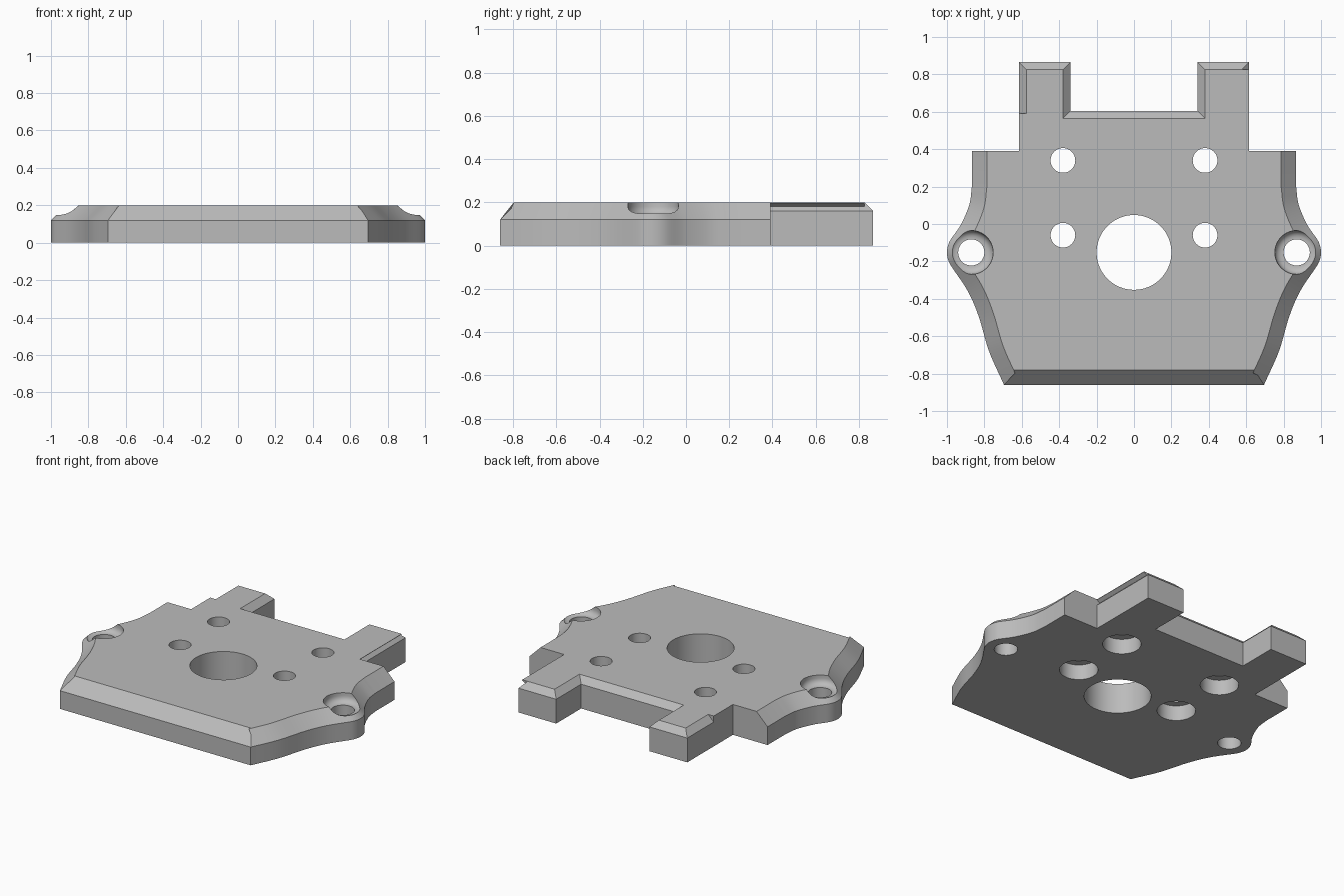
import bpy, bmesh, math
from mathutils import Vector

cube = bpy.data.objects.get("Cube")
if cube:
    bpy.data.objects.remove(cube, do_unlink=True)

TOP = 0.2
EAR = Vector((0.87, -0.152))
EAR_R = 0.13

grey = bpy.data.materials.new("plain grey")
grey.use_nodes = True
grey.diffuse_color = (0.5, 0.5, 0.5, 1)
grey.node_tree.nodes["Principled BSDF"].inputs["Base Color"].default_value = (0.5, 0.5, 0.5, 1)


def finish(name, bm):
    bmesh.ops.recalc_face_normals(bm, faces=bm.faces)
    mesh = bpy.data.meshes.new(name)
    bm.to_mesh(mesh)
    bm.free()
    mesh.materials.append(grey)
    obj = bpy.data.objects.new(name, mesh)
    bpy.context.collection.objects.link(obj)
    return obj


def loft(name, rings):
    """Closed solid through a stack of matching rings."""
    bm = bmesh.new()
    rows = [[bm.verts.new(p) for p in ring] for ring in rings]
    n = len(rows[0])
    for a, b in zip(rows, rows[1:]):
        for i in range(n):
            j = (i + 1) % n
            bm.faces.new((a[i], a[j], b[j], b[i]))
    bm.faces.new(rows[0][::-1])
    bm.faces.new(rows[-1])
    return finish(name, bm)


def lathe(name, centre, profile, sides=48):
    turn = [2 * math.pi * i / sides for i in range(sides)]
    return loft(name, [[(centre[0] + r * math.cos(a), centre[1] + r * math.sin(a), z)
                        for a in turn] for r, z in profile])


def prism(name, profile, y0, y1):
    """Profile in x and z, drawn out along y."""
    return loft(name, [[(x, y, z) for x, z in profile] for y in (y0, y1)])


def spline(points, steps=6):
    """Smooth curve through the points."""
    pts = [Vector(p) for p in points]
    pts = [2 * pts[0] - pts[1]] + pts + [2 * pts[-1] - pts[-2]]
    out = []
    for a, b, c, d in zip(pts, pts[1:], pts[2:], pts[3:]):
        for k in range(steps):
            t = k / steps
            out.append(0.5 * (2 * b + (c - a) * t + (2 * a - 5 * b + 4 * c - d) * t ** 2
                              + (3 * b - a - 3 * c + d) * t ** 3))
    return out + [pts[-2]]


# Half outline: flank, ear, flank, shoulder, horn
def on_ear(deg):
    a = math.radians(deg)
    return EAR + EAR_R * Vector((math.cos(a), math.sin(a)))


half = spline([(0.695, -0.86), (0.775, -0.68), (0.83, -0.495), (0.888, -0.36), on_ear(-35)])
half += [on_ear(d) for d in range(-28, 35, 7)]
half += spline([on_ear(35), (0.924, 0.0), (0.88, 0.105), (0.867, 0.2)])
half += [Vector(p) for p in ((0.867, 0.39), (0.615, 0.39), (0.615, 0.865),
                             (0.34, 0.865), (0.34, 0.605))]
outline = half + [Vector((-p.x, p.y)) for p in reversed(half)]


def bevel_width(a, b):
    mid = (a + b) / 2
    if mid.y < 0.385:
        return 0.08
    if abs(mid.y - 0.39) < 0.01 or abs(abs(mid.x) - 0.615) < 0.01:
        return 0.0
    return 0.04


def inset(pts):
    """Move every edge inwards by its own bevel width."""
    out = []
    for i, p in enumerate(pts):
        a, b = pts[i - 1], pts[(i + 1) % len(pts)]
        u, v = (p - a).normalized(), (b - p).normalized()
        n, m = Vector((-u.y, u.x)), Vector((-v.y, v.x))
        d, e = bevel_width(a, p), bevel_width(p, b)
        cross = n.x * m.y - n.y * m.x
        if abs(cross) < 1e-3:
            out.append(p + n * d)
        else:
            out.append(p + Vector((d * m.y - e * n.y, e * n.x - d * m.x)) / cross)
    return out


# Bevelled plate
plate = loft("mounting_plate", [
    [(p.x, p.y, 0) for p in outline],
    [(p.x, p.y, 0.12 if abs(p.x) > 0.65 else 0.16) for p in outline],
    [(p.x, p.y, TOP) for p in inset(outline)]])

# Holes: centre bore, counterbored screw holes, ear pockets
cutters = [lathe("centre_bore", (0, -0.152), [(0.2, -0.1), (0.2, 0.3)], 64)]
for s in (-1, 1):
    for y in (-0.06, 0.34):
        cutters.append(lathe("screw_hole", (s * 0.38, y),
                             [(0.115, -0.1), (0.115, 0.1), (0.066, 0.1), (0.066, 0.3)]))
    fillet = [(0.077 + 0.04 * math.sin(a), 0.18 - 0.04 * math.cos(a))
              for a in (math.radians(18 * k) for k in range(6))]
    cutters.append(lathe("ear_pocket", (s * EAR.x, EAR.y),
                         [(0.07, -0.1), (0.07, 0.14)] + fillet + [(0.117, 0.3)]))

# Horn edges: bevel on one side, slim groove on the other
bevel = [(0.625, 0.15), (0.565, 0.21), (0.625, 0.21)]
cutters.append(prism("horn_bevel", [(-x, z) for x, z in bevel], 0.59, 0.9))
cutters.append(prism("horn_tip_bevel", bevel, 0.826, 0.9))
cutters.append(prism("horn_groove", [(0.625, 0.15), (0.594, 0.181), (0.625, 0.205)], 0.39, 0.827))

bpy.ops.object.select_all(action='DESELECT')
bpy.context.view_layer.objects.active = plate
plate.select_set(True)
for cutter in cutters:
    cutter.hide_render = True
    mod = plate.modifiers.new("cut", 'BOOLEAN')
    mod.operation = 'DIFFERENCE'
    mod.solver = 'EXACT'
    mod.object = cutter
    bpy.ops.object.modifier_apply(modifier=mod.name)
    bpy.data.objects.remove(cutter, do_unlink=True)

bpy.ops.object.shade_smooth_by_angle(angle=math.radians(25))
